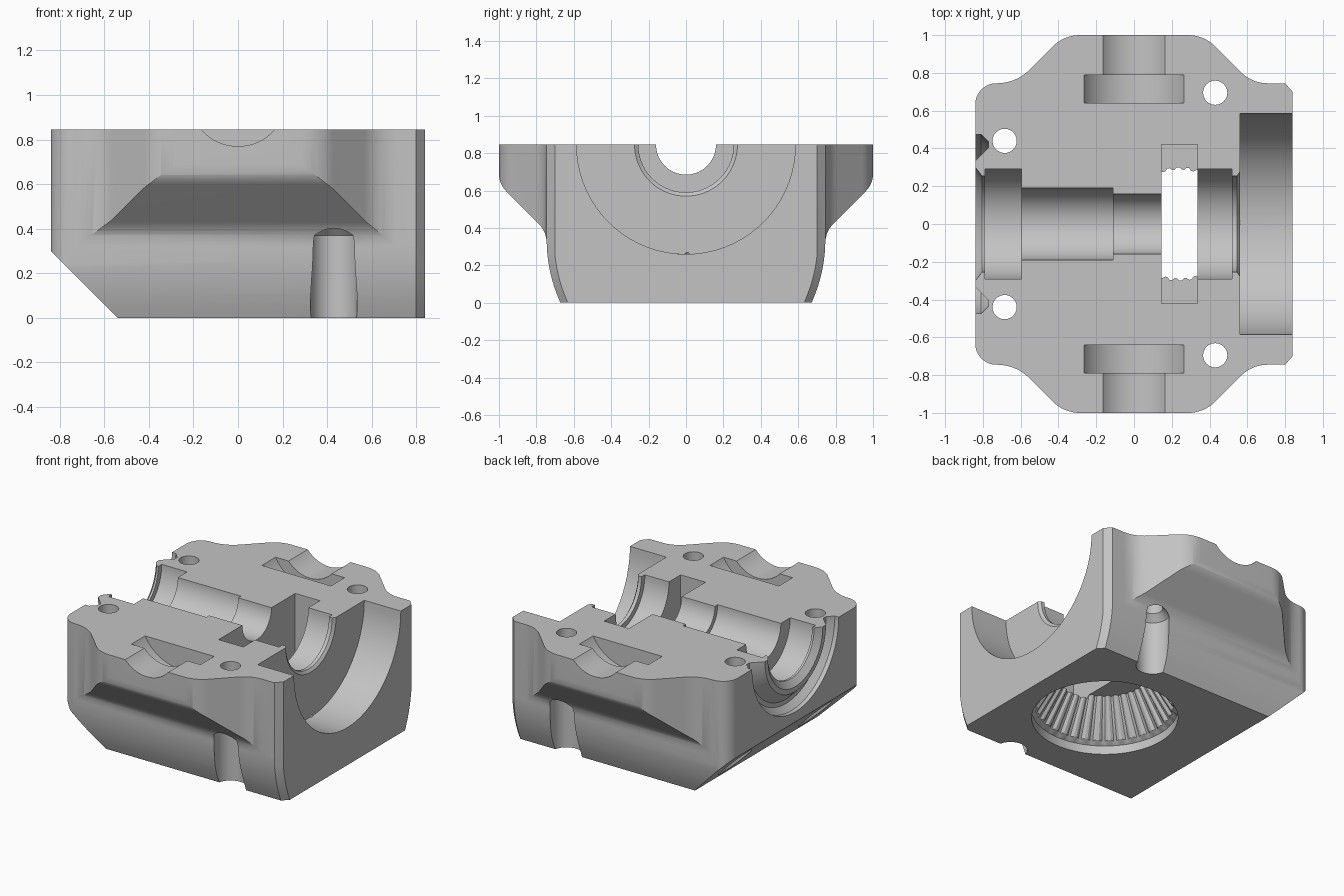
import bpy, bmesh, math
from mathutils import Vector, Matrix

if "Cube" in bpy.data.objects:
    bpy.data.objects.remove(bpy.data.objects["Cube"], do_unlink=True)

TOP = 0.845
grey = bpy.data.materials.new("machined grey")
grey.use_nodes = True
grey.diffuse_color = (0.55, 0.55, 0.55, 1)
grey.node_tree.nodes["Principled BSDF"].inputs["Base Color"].default_value = (0.55, 0.55, 0.55, 1)


def fillet(corners, steps=8):
    """Round each (u, v, radius) corner of a closed outline."""
    out = []
    for i, (u, v, r) in enumerate(corners):
        p = Vector((u, v))
        if r == 0:
            out.append(p)
            continue
        a = (Vector(corners[i - 1][:2]) - p).normalized()
        b = (Vector(corners[(i + 1) % len(corners)][:2]) - p).normalized()
        half = a.angle(b) / 2
        centre = p + (a + b).normalized() * r / math.sin(half)
        start = p + a * r / math.tan(half) - centre
        end = p + b * r / math.tan(half) - centre
        for k in range(steps + 1):
            t = k / steps
            out.append(centre + (start * (1 - t) + end * t).normalized() * r)
    return out


def loft(name, rings):
    """Closed solid through rings of equal point count."""
    bm = bmesh.new()
    loops = [[bm.verts.new(p) for p in ring] for ring in rings]
    n = len(loops[0])
    for lo, hi in zip(loops, loops[1:]):
        for i in range(n):
            j = (i + 1) % n
            bm.faces.new((lo[i], lo[j], hi[j], hi[i]))
    bm.faces.new(loops[0][::-1])
    bm.faces.new(loops[-1])
    bmesh.ops.recalc_face_normals(bm, faces=bm.faces)
    return make(name, bm)


def make(name, bm):
    mesh = bpy.data.meshes.new(name)
    bm.to_mesh(mesh)
    bm.free()
    ob = bpy.data.objects.new(name, mesh)
    bpy.context.collection.objects.link(ob)
    return ob


def revolve(name, profile, matrix, closed=False, seg=72):
    """Turn (distance, radius) points about local z, then place with matrix."""
    bm = bmesh.new()
    rings = [[bm.verts.new(matrix @ Vector((r * math.cos(a), r * math.sin(a), d)))
              for a in (math.tau * k / seg for k in range(seg))] for d, r in profile]
    pairs = list(zip(rings, rings[1:])) + ([(rings[-1], rings[0])] if closed else [])
    for lo, hi in pairs:
        for i in range(seg):
            j = (i + 1) % seg
            bm.faces.new((lo[i], lo[j], hi[j], hi[i]))
    if not closed:
        bm.faces.new(rings[0][::-1])
        bm.faces.new(rings[-1])
    bmesh.ops.recalc_face_normals(bm, faces=bm.faces)
    return make(name, bm)


def carve(target, cutter, operation='DIFFERENCE'):
    mod = target.modifiers.new("carve", 'BOOLEAN')
    mod.operation = operation
    mod.solver = 'EXACT'
    mod.object = cutter
    bpy.context.view_layer.objects.active = target
    bpy.ops.object.modifier_apply(modifier=mod.name)
    bpy.data.objects.remove(cutter, do_unlink=True)


# Plan outline with a rounded ear on each long side
side = [(-0.84, 0.745, 0.11), (-0.625, 0.745, 0.24), (-0.37, 1, 0.2),
        (0.37, 1, 0.2), (0.625, 0.745, 0.2), (0.80, 0.745, 0), (0.84, 0.70, 0)]
plan = fillet(side + [(x, -y, r) for x, y, r in reversed(side)])
body = loft("housing_half", [[(p.x, p.y, z) for p in plan] for z in (-0.1, 1)])
body.data.materials.append(grey)

# End profile: curved lower wall, sloped underside of the ears
edge = [(0.672, 0, 0), (0.745, 0.18, 0.8), (0.745, 0.38, 0.15),
        (1, 0.635, 0.13), (1, TOP, 0)]
section = fillet(edge + [(-y, z, r) for y, z, r in reversed(edge)])
carve(body, loft("end_profile", [
    [(x, p.x - math.copysign(inset, p.x), p.y) for p in section]
    for x, inset in ((-1, 0), (0.80, 0), (0.84, 0.04), (0.9, 0.04))]), 'INTERSECT')

# Sloped lower corner on the closed end
wedge = [(-0.94, 0.4), (-0.44, -0.1), (-0.94, -0.1)]
carve(body, loft("corner_wedge", [[(x, y, z) for x, z in wedge] for y in (-1.2, 1.2)]))

# Main stepped bore along x
along_x = Matrix.Translation((0, 0, TOP)) @ Matrix.Rotation(math.pi / 2, 4, 'Y')
carve(body, revolve("main_bore", [
    (-0.9, 0.33), (-0.84, 0.30), (-0.805, 0.255), (-0.79, 0.255), (-0.79, 0.292),
    (-0.595, 0.292), (-0.595, 0.19), (-0.11, 0.19), (-0.11, 0.16), (0.24, 0.16),
    (0.24, 0.292), (0.52, 0.292), (0.52, 0.255), (0.545, 0.255), (0.56, 0.275),
    (0.56, 0.585), (0.95, 0.585)], along_x))

# Ring groove on the closed end
carve(body, revolve("ring_groove", [
    (-0.9, 0.335), (-0.84, 0.335), (-0.77, 0.405), (-0.77, 0.435),
    (-0.81, 0.475), (-0.9, 0.475)], along_x, closed=True))

# Wheel slot
slot = [(0.145, -0.42), (0.335, -0.42), (0.335, 0.42), (0.145, 0.42)]
carve(body, loft("wheel_slot", [[(x, y, z) for x, y in slot] for z in (0.30, 1)]))

# Shallow stepped pockets in both ears
for s in (-1, 1):
    place = Matrix.Translation((0, 0, 0.989)) @ Matrix.Rotation(-s * math.pi / 2, 4, 'X')
    carve(body, revolve("ear_pocket", [
        (0.64, 0.302), (0.79, 0.302), (0.79, 0.219), (1.1, 0.219)], place))

# Screw holes with countersunk relief below
for x, y in ((-0.685, 0.44), (-0.685, -0.44), (0.43, 0.695), (0.43, -0.695)):
    carve(body, revolve("screw_hole", [
        (-0.1, 0.105), (0.37, 0.105), (0.415, 0.064), (1, 0.064)],
        Matrix.Translation((x, y, 0)), seg=40))

# Toothed conical recess underneath
TEETH = 36


def tooth_ring(z, r, depth):
    ring = []
    for k in range(TEETH * 4):
        a = math.tau * k / (TEETH * 4)
        rr = r - (depth if k % 4 > 1 else 0)
        ring.append((0.24 + rr * math.cos(a), rr * math.sin(a), z))
    return ring


carve(body, loft("toothed_recess", [
    tooth_ring(-0.1, 0.46, 0), tooth_ring(0.06, 0.46, 0), tooth_ring(0.08, 0.435, 0.015),
    tooth_ring(0.32, 0.288, 0.012)]))

# Smooth curved walls, crisp machined edges
bpy.ops.object.select_all(action='DESELECT')
body.select_set(True)
bpy.context.view_layer.objects.active = body
bpy.ops.object.shade_smooth_by_angle(angle=math.radians(25))
